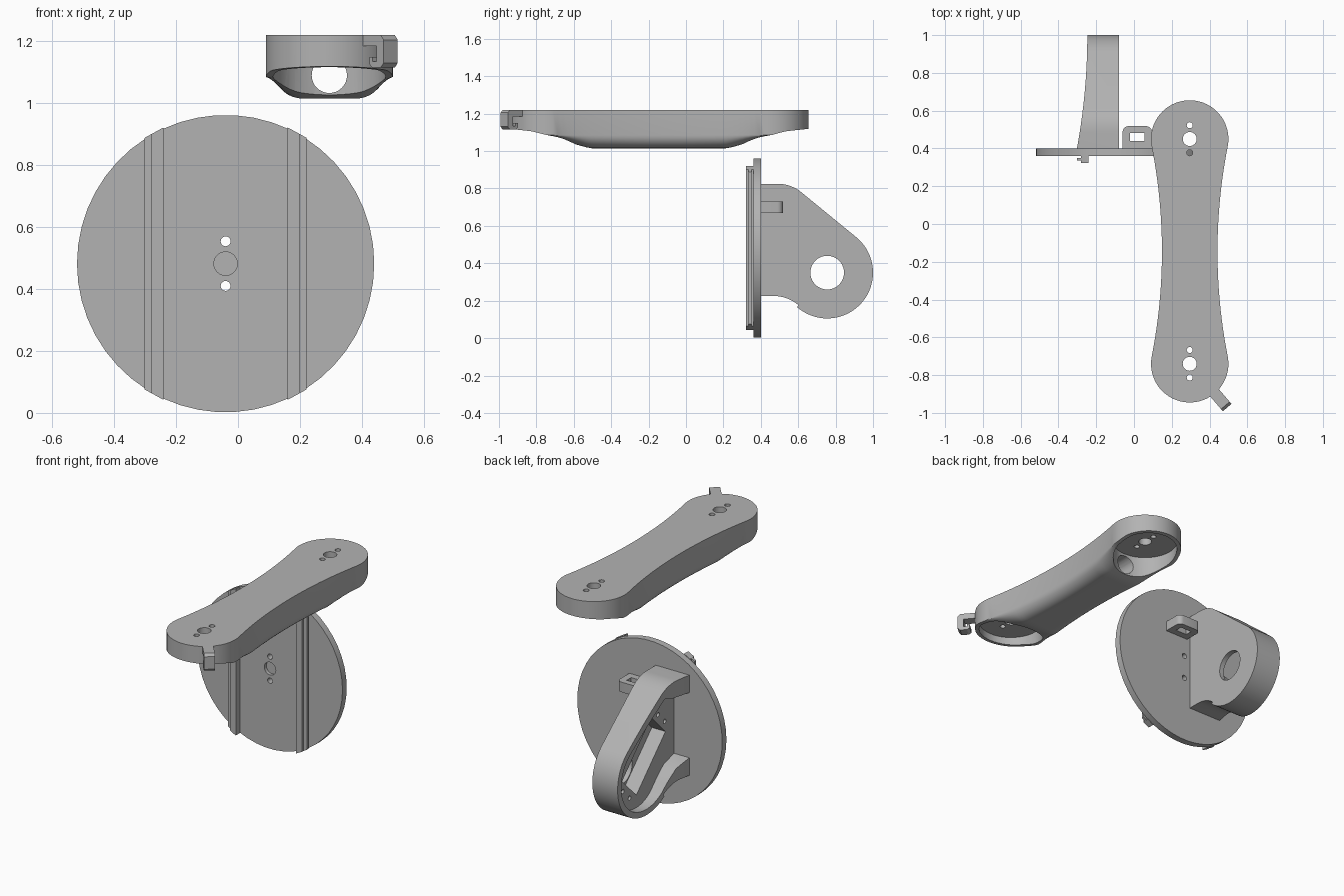
import bpy, bmesh
from math import sin, cos, pi, radians, sqrt
from mathutils import Matrix, Vector

if "Cube" in bpy.data.objects:
    bpy.data.objects.remove(bpy.data.objects["Cube"])

grey = bpy.data.materials.new("plain grey")
grey.use_nodes = True
grey.diffuse_color = (0.45, 0.45, 0.45, 1)
grey.node_tree.nodes["Principled BSDF"].inputs["Base Color"].default_value = (0.45, 0.45, 0.45, 1)


def finish(name, bm):
    bmesh.ops.recalc_face_normals(bm, faces=bm.faces)
    mesh = bpy.data.meshes.new(name)
    bm.to_mesh(mesh)
    bm.free()
    mesh.materials.append(grey)
    ob = bpy.data.objects.new(name, mesh)
    bpy.context.collection.objects.link(ob)
    return ob


def prism(name, pts, axis, lo, hi):
    """Extrude a 2D outline along an axis; the points use the other two axes in order."""
    def place(p, h):
        v = list(p)
        v.insert("XYZ".index(axis), h)
        return v
    bm = bmesh.new()
    a = [bm.verts.new(place(p, lo)) for p in pts]
    b = [bm.verts.new(place(p, hi)) for p in pts]
    bm.faces.new(a)
    bm.faces.new(b)
    for i in range(len(pts)):
        j = (i + 1) % len(pts)
        bm.faces.new((a[i], a[j], b[j], b[i]))
    return finish(name, bm)


def arc(cx, cy, r, a0, a1, n):
    return [(cx + r * cos(radians(a0 + (a1 - a0) * i / n)),
             cy + r * sin(radians(a0 + (a1 - a0) * i / n))) for i in range(n + 1)]


def rod(c, r, axis, lo, hi, n=32):
    return prism("cutter", arc(*c, r, 0, 360, n)[:-1], axis, lo, hi)


def boolean(ob, cutters, op="DIFFERENCE"):
    for c in cutters:
        c.hide_render = True
        mod = ob.modifiers.new("cut", "BOOLEAN")
        mod.object, mod.operation, mod.solver = c, op, "EXACT"
        bpy.context.view_layer.objects.active = ob
        bpy.ops.object.modifier_apply(modifier=mod.name)
        bpy.data.objects.remove(c)


# Round base plate with two through holes and a blind centre recess
DX, DZ, DR = -0.04, 0.482, 0.48
plate = prism("round_plate", arc(DX, DZ, DR, 0, 360, 50)[:-1], "Y", 0.36, 0.40)
boolean(plate, [rod((DX, DZ + s * 0.072), 0.016, "Y", 0.3, 0.5, 20) for s in (-1, 1)])
boolean(plate, [rod((DX, DZ), 0.038, "Y", 0.3, 0.38)])

# Lipped rails on the plate front, trimmed to its round edge
for side, s in (("right", -1), ("left", 1)):
    section = [(0.20, 0.362), (0.24, 0.362), (0.24, 0.35), (0.262, 0.35),
               (0.262, 0.335), (0.24, 0.335), (0.24, 0.322), (0.20, 0.322)]
    rail = prism(side + "_rail", [(DX + s * x, y) for x, y in section], "Z", -0.1, 1.1)
    boolean(rail, [rod((DX, DZ), DR + 0.003, "Y", 0.2, 0.5, 50)], "INTERSECT")

# Cable loop on the back of the plate
loop = prism("cable_loop", [(-0.06, 0.395)] + arc(-0.03, 0.488, 0.03, 180, 90, 6)
             + arc(0.065, 0.488, 0.03, 90, 0, 6) + [(0.095, 0.395)], "Z", 0.67, 0.73)
boolean(loop, [prism("cutter", [(-0.02, 0.44), (0.055, 0.44), (0.055, 0.482), (-0.02, 0.482)],
                     "Z", 0.6, 0.8)])

# Motor bracket: outer body, hollow side, tapered rim
HY, HZ = 0.755, 0.35
outer = ([(0.395, 0.225)] + arc(0.47, 0.025, 0.2, 90, 48.7, 8)
         + arc(HY, HZ, 0.245, -131.3, 50.4, 36)
         + arc(0.49, 0.625, 0.2, 50.4, 90, 8) + [(0.395, 0.825)])
bracket = prism("motor_bracket", outer, "X", -0.32, -0.08)
inner = ([(0.40, 0.33), (0.50, 0.30), (0.57, 0.24)] + arc(HY, HZ, 0.21, -131.3, 50.4, 36)
         + [(0.59, 0.745), (0.53, 0.728), (0.40, 0.72)])
rim = [(-0.247 - 0.055 * ((1 - y) / 0.6) ** 2, y) for y in [0.38 + 0.066 * i for i in range(11)]]
boolean(bracket, [prism("cutter", inner, "X", -0.4, -0.20),
                  prism("cutter", [(-0.5, 0.38)] + rim + [(-0.5, 1.04)], "Z", 0, 1)])

# Motor slot, shaft hole and screw holes in the bracket
SY, SZ, D = 0.685, 0.42, sqrt(0.5)


def slanted(u, v):
    return (SY + D * (u + v), SZ + D * (v - u))


slot = [slanted(u * 0.195, v * 0.095) for u, v in ((-1, -1), (1, -1), (1, 1), (-1, 1))]
boolean(bracket, [prism("cutter", slot, "X", -0.3, -0.11),
                  rod((HY, HZ), 0.09, "X", -0.3, 0.1, 40)])
boolean(bracket, [rod(slanted(u * 0.235, v * 0.045), 0.013, "X", -0.3, -0.13, 16)
                  for u in (-1, 1) for v in (-1, 1)])

# Link arm: lofted body with round ends, narrow waist and rounded belly
AX, AY, HALF, ER, TOP = 0.295, -0.145, 0.595, 0.205, 1.22


def width(t):
    if t > 0.555:
        return sqrt(max(ER ** 2 - (t - HALF) ** 2, 1e-6))
    return 3.023 - sqrt(2.876 ** 2 - t * t)


def belly(t):
    keys = [(0, 1.015), (0.37, 1.015), (0.46, 1.04), (0.56, 1.075), (0.68, 1.106), (0.81, 1.12)]
    for (a, za), (b, zb) in zip(keys, keys[1:]):
        if t <= b:
            return za + (zb - za) * (t - a) / (b - a)


def ring(t):
    w, b = width(t), belly(t)
    side = max(b, 1.085)
    half = [(w, TOP)] + [(w * (0.5 + 0.5 * cos(a)), side - (side - b) * sin(a))
                         for a in [pi / 2 * k / 8 for k in range(9)]]
    return half + [(-x, z) for x, z in reversed(half)]


stations = [0.54 * i / 18 for i in range(19)]
stations += [HALF + ER * cos(radians(a)) for a in range(98, 1, -6)]
stations = [-t for t in reversed(stations[1:])] + stations
bm = bmesh.new()
rings = [[bm.verts.new((AX + x, AY + t, z)) for x, z in ring(abs(t))] for t in stations]
for r0, r1 in zip(rings, rings[1:]):
    for i in range(len(r0)):
        j = (i + 1) % len(r0)
        bm.faces.new((r0[i], r0[j], r1[j], r1[i]))
bm.faces.new(rings[0])
bm.faces.new(rings[-1])
arm = finish("link_arm", bm)

# End pockets, bolt holes and the cable tunnel between them
for cy in (AY - HALF, AY + HALF):
    boolean(arm, [rod((AX, cy), 0.182, "Z", 0.9, 1.16, 48), rod((AX, cy), 0.037, "Z", 0.9, 1.3)])
    boolean(arm, [rod((AX, cy + s * 0.073), 0.016, "Z", 0.9, 1.3, 20) for s in (-1, 1)])
boolean(arm, [rod((AX, 1.09), 0.057, "Y", AY - HALF, AY + HALF)])

# Cable hook on the front end of the arm
profile = [(0.19, 1.22), (0.29, 1.22), (0.305, 1.205), (0.305, 1.13), (0.29, 1.115), (0.25, 1.115),
           (0.235, 1.125), (0.235, 1.15), (0.25, 1.15), (0.25, 1.135), (0.27, 1.135),
           (0.27, 1.185), (0.19, 1.185)]
hook = prism("cable_hook", profile, "Y", -0.03, 0.03)
hook.data.transform(Matrix.Translation(Vector((AX, AY - HALF, 0)))
                    @ Matrix.Rotation(radians(-49.5), 4, "Z"))

# Smooth the curved walls and keep the edges sharp
bpy.ops.object.select_all(action="DESELECT")
for ob in (plate, loop, bracket, arm, hook):
    ob.select_set(True)
bpy.context.view_layer.objects.active = arm
bpy.ops.object.shade_smooth_by_angle(angle=radians(30))
